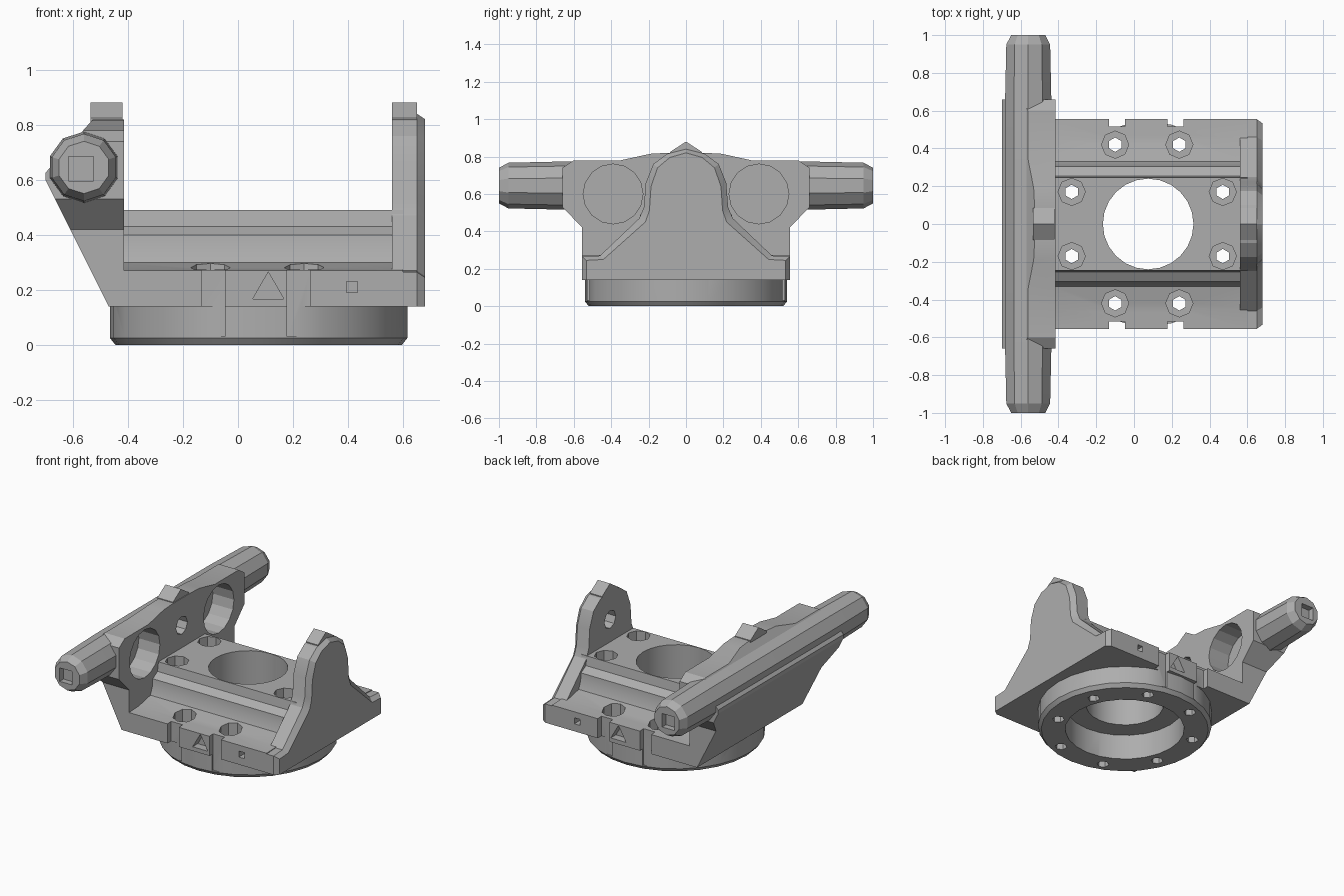
import bpy, bmesh, math
from mathutils import Matrix, Vector

old = bpy.data.objects.get("Cube")
if old:
    bpy.data.objects.remove(old, do_unlink=True)

grey = bpy.data.materials.new("plain grey")
grey.use_nodes = True
COLOUR = (0.42, 0.42, 0.42, 1)
grey.diffuse_color = COLOUR
grey.node_tree.nodes["Principled BSDF"].inputs["Base Color"].default_value = COLOUR

CX = 0.075          # axis of the round base
parts = []


def finish(bm, name):
    bmesh.ops.recalc_face_normals(bm, faces=bm.faces)
    me = bpy.data.meshes.new(name)
    bm.to_mesh(me)
    bm.free()
    me.materials.append(grey)
    ob = bpy.data.objects.new(name, me)
    bpy.context.scene.collection.objects.link(ob)
    return ob


def loft(name, rings):
    """Closed solid through matching rings of points."""
    bm = bmesh.new()
    loops = [[bm.verts.new(p) for p in ring] for ring in rings]
    n = len(loops[0])
    for a, b in zip(loops, loops[1:]):
        for i in range(n):
            j = (i + 1) % n
            bm.faces.new((a[i], a[j], b[j], b[i]))
    bm.faces.new(loops[0])
    bm.faces.new(loops[-1])
    return finish(bm, name)


def mirrored(half):
    """Full (y, z) outline from its +y half."""
    return half + [(-y, z) for y, z in reversed(half) if y > 0]


def prism(name, outline, x0, x1):
    return loft(name, [[(x, y, z) for y, z in outline] for x in (x0, x1)])


def add_cylinder(bm, r, start, end, sides=8):
    a, b = Vector(start), Vector(end)
    turn = (b - a).to_track_quat('Z', 'Y').to_matrix().to_4x4()
    bmesh.ops.create_cone(bm, cap_ends=True, segments=sides, radius1=r, radius2=r,
                          depth=(b - a).length,
                          matrix=Matrix.Translation((a + b) / 2) @ turn)


def cylinders(name, specs, sides=8):
    bm = bmesh.new()
    for r, a, b in specs:
        add_cylinder(bm, r, a, b, sides)
    return finish(bm, name)


def boxes(name, specs):
    bm = bmesh.new()
    for centre, size in specs:
        bmesh.ops.create_cube(bm, size=1, matrix=Matrix.Translation(centre)
                              @ Matrix.Diagonal((*size, 1)))
    return finish(bm, name)


def boolean(ob, tools, operation='DIFFERENCE'):
    for tool in tools:
        mod = ob.modifiers.new("join", 'BOOLEAN')
        mod.operation, mod.object, mod.solver = operation, tool, 'EXACT'
        bpy.context.view_layer.update()
        deps = bpy.context.evaluated_depsgraph_get()
        me = bpy.data.meshes.new_from_object(ob.evaluated_get(deps))
        ob.modifiers.clear()
        ob.data = me


def discard(*obs):
    for ob in obs:
        bpy.data.objects.remove(ob, do_unlink=True)


def circle(r, z, n=28):
    return [(CX + r * math.cos(math.tau * i / n), r * math.sin(math.tau * i / n), z)
            for i in range(n)]


# Cradle: deck with raised centre and stepped rails, on a round base
cradle = prism("cradle_body", mirrored([
    (0.555, 0.14), (0.555, 0.27), (0.45, 0.275), (0.33, 0.30), (0.31, 0.35),
    (0.305, 0.40), (0.255, 0.43), (0.245, 0.49)]), -0.44, 0.6)
base = loft("round_base", [circle(0.52, 0), circle(0.54, 0.025), circle(0.54, 0.16)])
boolean(cradle, [base], 'UNION')

# Openings in the cradle
bolts = [(-0.33, 0.17), (0.47, 0.17), (-0.1, 0.42), (0.24, 0.42)]
bolts = [(x, s * y) for x, y in bolts for s in (1, -1)]
centre_hole = cylinders("centre_hole", [(0.24, (CX, 0, -0.1), (CX, 0, 0.7))], 24)
recess = cylinders("under_recess", [(0.37, (CX, 0, -0.1), (CX, 0, 0.17))], 24)
counterbores = cylinders("counterbores", [
    (0.072, (x, y, 0.33 if abs(y) < 0.3 else 0.12), (x, y, 0.7)) for x, y in bolts])
bolt_holes = cylinders("bolt_holes", [
    (0.038, (x, y, -0.1), (x, y, 0.6)) for x, y in bolts], 6)
slots = boxes("edge_slots", [
    ((x, s * 0.57, 0.23), (0.085, 0.11, 0.4)) for x in (-0.09, 0.22) for s in (1, -1)])
side_holes = boxes("side_holes", [
    ((0.415, s * 0.55, 0.21), (0.04, 0.12, 0.04)) for s in (1, -1)])
vents = cylinders("side_vents", [
    (0.065, (0.11, s * 0.5, 0.2), (0.11, s * 0.6, 0.2)) for s in (1, -1)], 3)
cutters = [centre_hole, recess, counterbores, bolt_holes, slots, side_holes, vents]
boolean(cradle, cutters)
discard(base, *cutters)
parts.append(cradle)

# End lug: upright with chamfered outer edge
half = [(0.555, 0.14), (0.555, 0.265), (0.46, 0.27), (0.25, 0.47), (0.225, 0.53),
        (0.215, 0.66), (0.175, 0.76), (0.1, 0.815), (0, 0.84)]
lug_outline = mirrored(half)
slim = [(y * (0.96 if z < 0.3 else 0.87), z - (0.02 if z > 0.2 else 0))
        for y, z in lug_outline]
lug = loft("end_lug", [[(x, y, z) for y, z in o] for x, o in
                       ((0.56, lug_outline), (0.65, lug_outline), (0.68, slim))])
lug_bore = cylinders("lug_bore", [(0.06, (0.5, 0, 0.64), (0.63, 0, 0.64))])
boolean(lug, [lug_bore])
discard(lug_bore)
parts.append(lug)

# Wing wall: wide upright, trimmed to slant outwards to the grip bar
wing = prism("wing_wall", mirrored([
    (0.555, 0.14), (0.555, 0.42), (0.66, 0.53), (0.66, 0.74), (0.6, 0.78),
    (0.35, 0.78), (0.19, 0.815), (0.1, 0.82)]), -0.7, -0.415)
bm = bmesh.new()
bm.from_mesh(wing.data)
for point, normal in (((-0.47, 0, 0.14), (-0.44, 0, -0.22)),
                      ((-0.66, 0, 0.67), (-0.18, 0, 0.16))):
    bmesh.ops.bisect_plane(bm, geom=bm.verts[:] + bm.edges[:] + bm.faces[:],
                           plane_co=point, plane_no=normal, clear_outer=True)
    bmesh.ops.holes_fill(bm, edges=[e for e in bm.edges if e.is_boundary])
bmesh.ops.recalc_face_normals(bm, faces=bm.faces)
bm.to_mesh(wing.data)
bm.free()

# Grip bar: ten-sided, tapered at both ends
grip = loft("grip_bar", [
    [(-0.56 + r * math.cos(math.tau * (i + 0.5) / 10), y,
      0.645 + r * math.sin(math.tau * (i + 0.5) / 10)) for i in range(10)]
    for y, r in ((-1, 0.095), (-0.95, 0.122), (-0.6, 0.13),
                 (0.6, 0.13), (0.95, 0.122), (1, 0.095))])
sockets = boxes("grip_sockets", [
    ((-0.57, s, 0.64), (0.09, 0.08, 0.09)) for s in (1, -1)])
wing_holes = cylinders("wing_holes", [
    (0.16, (-0.57, s * 0.39, 0.6), (-0.35, s * 0.39, 0.6)) for s in (1, -1)], 16)
wing_bore = cylinders("wing_bore", [(0.06, (-0.5, 0, 0.64), (-0.35, 0, 0.64))])
boolean(wing, [wing_holes, wing_bore])
boolean(grip, [wing_holes, wing_bore, sockets])
discard(sockets, wing_holes, wing_bore)
parts += [wing, grip]

# Pointed tabs on top of both uprights
for name, x0, x1 in (("wing_tab", -0.535, -0.42), ("lug_tab", 0.56, 0.65)):
    parts.append(prism(name, mirrored([(0.085, 0.78), (0.085, 0.825), (0, 0.88)]), x0, x1))

# Smooth only the gentle curves
bpy.ops.object.select_all(action='DESELECT')
for ob in parts:
    ob.select_set(True)
bpy.context.view_layer.objects.active = cradle
bpy.ops.object.shade_smooth_by_angle(angle=math.radians(20))
